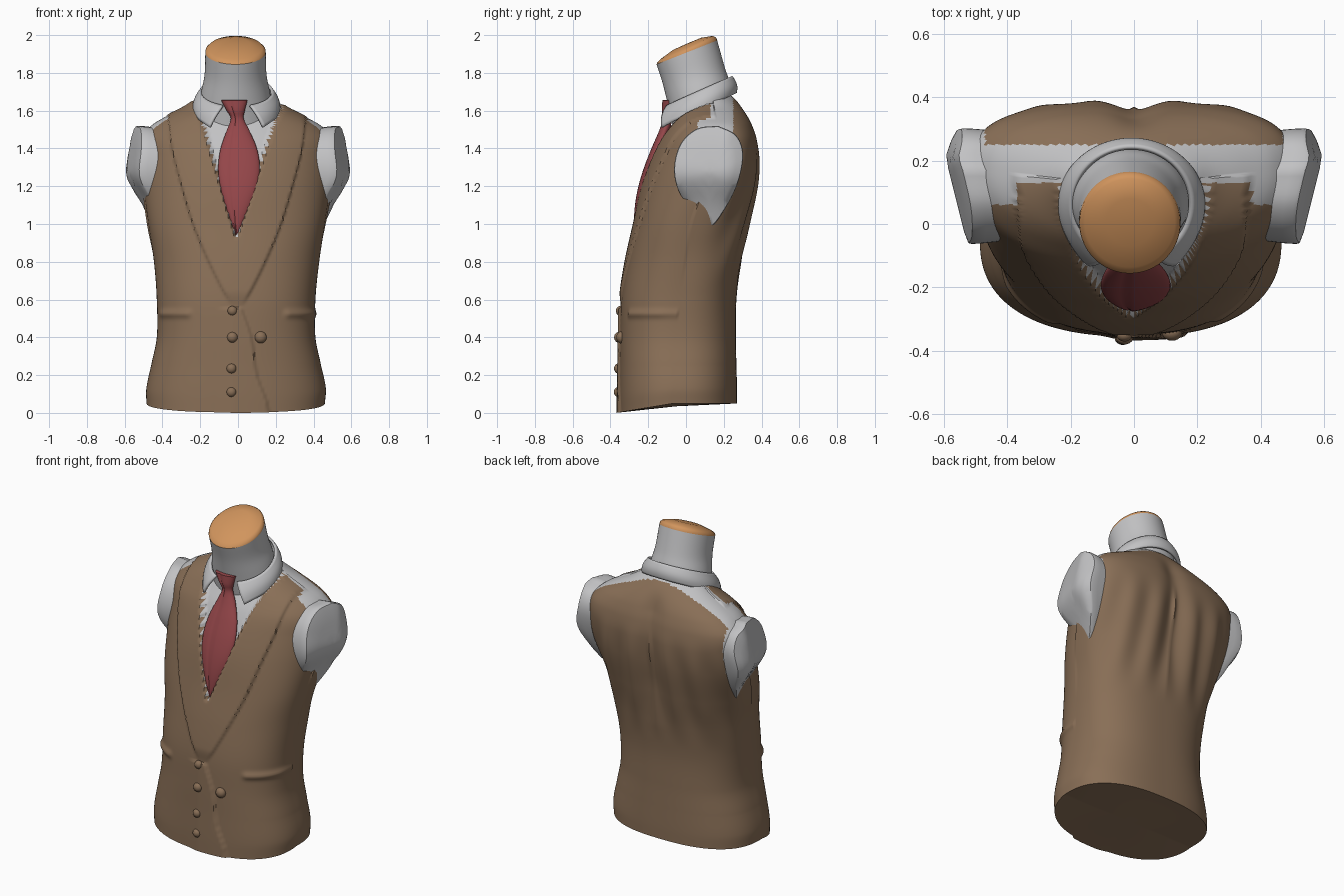
import bpy, bmesh, math
from mathutils import Vector

if "Cube" in bpy.data.objects:
    bpy.data.objects.remove(bpy.data.objects["Cube"])

TAU = 2 * math.pi


def material(name, rgb):
    m = bpy.data.materials.new(name)
    m.diffuse_color = (*rgb, 1)
    m.use_nodes = True
    m.node_tree.nodes["Principled BSDF"].inputs["Base Color"].default_value = m.diffuse_color
    return m


VEST = material("vest_brown", (0.25, 0.158, 0.094))
SHIRT = material("shirt_grey", (0.54, 0.54, 0.55))
TIE = material("tie_red", (0.30, 0.062, 0.068))
SKIN = material("cut_orange", (0.64, 0.30, 0.11))


def curve(rows, t):
    """Smooth interpolation of a table whose first column is the parameter."""
    n = len(rows)
    t = min(max(t, rows[0][0]), rows[-1][0])
    i = max(k for k in range(n - 1) if rows[k][0] <= t)
    p, q = rows[i], rows[i + 1]
    a, b = rows[max(i - 1, 0)], rows[min(i + 2, n - 1)]
    h = q[0] - p[0]
    s = (t - p[0]) / h
    out = []
    for c in range(1, len(p)):
        m0 = (q[c] - a[c]) / (q[0] - a[0]) * h
        m1 = (b[c] - p[c]) / (b[0] - p[0]) * h
        out.append((2*s**3 - 3*s*s + 1) * p[c] + (s**3 - 2*s*s + s) * m0
                   + (3*s*s - 2*s**3) * q[c] + (s**3 - s*s) * m1)
    return out


def step(a, b, v):
    s = min(max((v - a) / (b - a), 0), 1)
    return s * s * (3 - 2 * s)


def loft(name, rings, mats, rule=None, start=None, end=None, closed=True):
    """Skin a list of point rings; optional centre points close the ends."""
    bm = bmesh.new()
    vs = [[bm.verts.new(p) for p in r] for r in rings]
    n = len(rings[0])
    for r0, r1 in zip(vs, vs[1:]):
        for j in range(n if closed else n - 1):
            k = (j + 1) % n
            bm.faces.new((r0[j], r0[k], r1[k], r1[j]))
    for ring, c in ((vs[0], start), (vs[-1], end)):
        if c is not None:
            cv = bm.verts.new(c)
            for j in range(n):
                bm.faces.new((ring[j], ring[(j + 1) % n], cv))
    bmesh.ops.recalc_face_normals(bm, faces=bm.faces)
    if rule:
        for f in bm.faces:
            f.material_index = rule(f.calc_center_median())
    me = bpy.data.meshes.new(name)
    bm.to_mesh(me)
    bm.free()
    for m in mats:
        me.materials.append(m)
    ob = bpy.data.objects.new(name, me)
    bpy.context.collection.objects.link(ob)
    return ob


# Torso sections: z, left, right, front y, back y, widest y, front and back roundness
BODY = [
    (0.00, .485, .460, -.355, .270, -.05, 2.4, 2.5),
    (0.10, .485, .465, -.355, .270, -.05, 2.4, 2.5),
    (0.25, .460, .440, -.352, .267, -.05, 2.4, 2.5),
    (0.40, .430, .410, -.350, .264, -.05, 2.4, 2.5),
    (0.60, .430, .410, -.342, .267, -.03, 2.4, 2.5),
    (0.80, .445, .430, -.312, .292, .00, 2.3, 2.6),
    (1.00, .475, .460, -.268, .335, .03, 2.3, 2.8),
    (1.20, .500, .490, -.225, .376, .10, 2.2, 3.0),
    (1.35, .510, .500, -.175, .388, .15, 2.2, 3.0),
    (1.45, .515, .500, -.130, .376, .17, 2.2, 2.8),
    (1.52, .460, .440, -.085, .354, .17, 2.2, 2.6),
    (1.57, .380, .350, -.050, .330, .16, 2.2, 2.4),
    (1.62, .280, .250, -.005, .296, .15, 2.1, 2.2),
    (1.67, .200, .180, .030, .250, .14, 2, 2),
    (1.70, .140, .130, .050, .210, .13, 2, 2)]
LAPEL = [(.55, .02), (.70, .10), (.85, .17), (1.0, .23), (1.2, .29), (1.4, .34), (1.6, .36)]
FLAP = [(0, .16), (.06, .15), (.20, .10), (.40, .07), (.55, .02)]


def neckline(x, z):
    """Signed distance inside the V opening."""
    h = z - .93
    return min(-.005 + .325 * h - x, x + .012 + .29 * h)


def relief(x, y, z, front):
    """Outward offset for lapels, front flap, pocket welts and back folds."""
    d = 0
    if front:
        if z > .55:
            edge = curve(LAPEL, z)[0]
            d += .014 * (1 - step(edge - .006, edge + .006, abs(x + .005))) * step(.55, .65, z)
            d -= .032 * step(-.004, .006, neckline(x, z))
        else:
            edge = curve(FLAP, z)[0]
            d += .012 * (1 - step(edge - .006, edge + .006, x)) * step(-.12, -.02, x)
        welt = math.exp(-((z - .525) / .02) ** 2)
        d += .013 * welt * step(.23, .27, abs(x)) * (1 - step(.39, .43, abs(x)))
    else:
        mid = step(.75, 1.1, z) * (1 - step(1.5, 1.66, z))
        d -= .026 * mid * math.exp(-(x / .07) ** 2)
        fold = step(.65, .95, z) * (1 - step(1.2, 1.45, z))
        d += .008 * fold * math.cos(abs(x) * 36 - 7 + 2 * z)
        d += .012 * math.exp(-(x / .015) ** 2 - ((z - 1.28) / .09) ** 2)
    return d


def torso_ring(z, n=240):
    l, r, yf, yb, yc, nf, nb = curve(BODY, z)
    pts = []
    for j in range(n):
        c, s = math.cos(TAU * j / n), math.sin(TAU * j / n)
        e = nf if s < 0 else nb
        k = (abs(c) ** e + abs(s) ** e) ** (-1 / e)
        x = c * k * (r if c > 0 else l)
        y = yc + s * k * (yc - yf if s < 0 else yb - yc)
        out = Vector((x * .6, y - yc)).normalized()
        d = relief(x, y, z, s < 0)
        x, y = x + out.x * d, y + out.y * d
        lift = .05 * min(1, max(0, (y + .37) / .3)) * max(0, 1 - z / .25)
        pts.append((x, y, z + lift))
    return pts


def torso_colour(p):
    x, y, z = p
    ax = abs(x)
    if y < .12 and neckline(x, z) > 0:
        return 1
    if z > 1.42 and (.13 if ax < .37 else .06) < y < .25:
        return 1
    if z > 1.22 and ax > .47 and y < .3:
        return 1
    return 0


loft("vest_torso", [torso_ring(1.70 * i / 170) for i in range(171)], [VEST, SHIRT],
     torso_colour, start=(0, -.05, .035), end=(0, .13, 1.70))

# Cut sleeve stubs: teardrop armhole outline in (angle, y, z)
HOLE = [(0, .17, 1.52), (1, .265, 1.47), (2, .302, 1.37), (3, .275, 1.22), (4, .20, 1.07),
        (5, .12, .985), (6, .03, 1.07), (7, -.045, 1.19), (8, -.062, 1.31),
        (9, -.025, 1.43), (10, .06, 1.505), (11, .17, 1.52)]
CAP_X = [(.98, .465), (1.1, .505), (1.25, .585), (1.4, .572), (1.52, .548)]


def stub(name, side):
    outline = [curve(HOLE, 11 * j / 66) for j in range(66)]
    cy, cz = .125, 1.28

    def cap(y, z):
        return curve(CAP_X, z)[0] - .25 * max(0, .2 - y) - .35 * max(0, y - .22)
    rings = []
    for t, s in ((0, .86), (.5, .95), (.8, .99), (.95, 1), (1, .985)):
        rings.append([(side * (.3 + t * (cap(y, z) - .3)), cy + (y - cy) * s, cz + (z - cz) * s)
                      for y, z in outline])
    for s in (.8, .55, .3, .1):
        ring = []
        for y, z in outline:
            y, z = cy + (y - cy) * s, cz + (z - cz) * s
            ring.append((side * (cap(y, z) + .004), y, z))
        rings.append(ring)
    loft(name, rings, [SHIRT], end=(side * (cap(cy, cz) + .004), cy, cz))


stub("right_sleeve_stub", 1)
stub("left_sleeve_stub", -1)


# Neck: tilted rings given by front (y, z), back (y, z) and half width
def tilted(yf, zf, yb, zb, rx, lift=0, n=64):
    pts = []
    for j in range(n):
        s, c = math.sin(TAU * j / n), math.cos(TAU * j / n)
        pts.append((-.013 + rx * s, (yf + yb) / 2 - (yf - yb) / 2 * c,
                    (zf + zb) / 2 - (zf - zb) / 2 * c + lift))
    return pts


NECK = [(0, -.07, 1.52, .24, 1.64, .20), (1, -.10, 1.65, .232, 1.745, .182),
        (2, -.125, 1.75, .205, 1.83, .164), (3, -.156, 1.845, .165, 1.972, .160)]
loft("neck", [tilted(*curve(NECK, 3 * i / 18)) for i in range(19)], [SHIRT])
loft("neck_cut", [tilted(-.156, 1.845, .165, 1.972, .160),
                  tilted(-.152, 1.855, .160, 1.986, .158),
                  tilted(-.136, 1.872, .143, 1.996, .142),
                  tilted(-.070, 1.915, .080, 1.980, .075, .006)],
     [SKIN], end=(-.013, .005, 1.955))

# Folded shirt collar with two points at the front
collar_rows = []
for i in range(9):
    v = i / 8
    row = []
    for j in range(81):
        th = (j / 40 - 1) * 2.75
        e = abs(th) / 2.75
        tb = th * (1 - .10 * v)
        bulge = .012 * math.sin(math.pi * v)
        x = -.008 + (.186 + .04 * v + bulge) * math.sin(tb)
        y = .064 + (.176 + .022 * v + bulge) * math.cos(tb) - .035 * v * e ** 6
        z = 1.70 + .08 * math.cos(th) - v * (.085 + .03 * e ** 8)
        row.append((x, y, z))
    collar_rows.append(row)
collar = loft("shirt_collar", collar_rows, [SHIRT], closed=False)
mod = collar.modifiers.new("thickness", "SOLIDIFY")
mod.thickness = .014
mod.offset = 0

# Necktie, knot to point: z, centre x, front y, half width, half thickness
KNOT_TIE = [(.94, -.008, -.272, .004, .010), (1.0, -.005, -.276, .030, .018),
            (1.1, .000, -.270, .068, .024), (1.2, .004, -.252, .098, .028),
            (1.3, .005, -.222, .110, .030), (1.4, .004, -.183, .096, .030),
            (1.5, .000, -.140, .058, .028), (1.56, -.004, -.122, .034, .024),
            (1.60, -.012, -.128, .048, .030), (1.655, -.020, -.125, .070, .030)]
tie_rings = []
for i in range(61):
    z = .94 + .715 * i / 60
    cx, fy, hw, th = curve(KNOT_TIE, z)
    ring = []
    for j in range(40):
        s, c = math.sin(TAU * j / 40), math.cos(TAU * j / 40)
        crease = .007 * math.exp(-((s + .35) / .12) ** 2) if c < 0 else 0
        ring.append((cx + hw * s, fy + th + th * c + crease, z))
    tie_rings.append(ring)
loft("necktie", tie_rings, [TIE], start=(-.008, -.262, .935), end=(-.02, -.095, 1.658))

# Vest buttons
for i, (x, y, z, r) in enumerate([(-.03, -.350, .54, .026), (-.03, -.358, .40, .028),
                                  (-.035, -.360, .235, .026), (-.035, -.361, .11, .026),
                                  (.12, -.343, .40, .032)]):
    rings = [[(x + r * math.cos(a) * math.cos(TAU * j / 20), y - .8 * r * math.sin(a),
               z + r * math.cos(a) * math.sin(TAU * j / 20)) for j in range(20)]
             for a in (-.6, -.2, .2, .6, 1.0, 1.3)]
    loft("vest_button_%d" % (i + 1), rings, [VEST], end=(x, y - .8 * r, z))

# Smooth shading with crisp cut edges
for ob in bpy.data.objects:
    ob.select_set(True)
    bpy.context.view_layer.objects.active = ob
bpy.ops.object.shade_smooth_by_angle(angle=math.radians(45))
